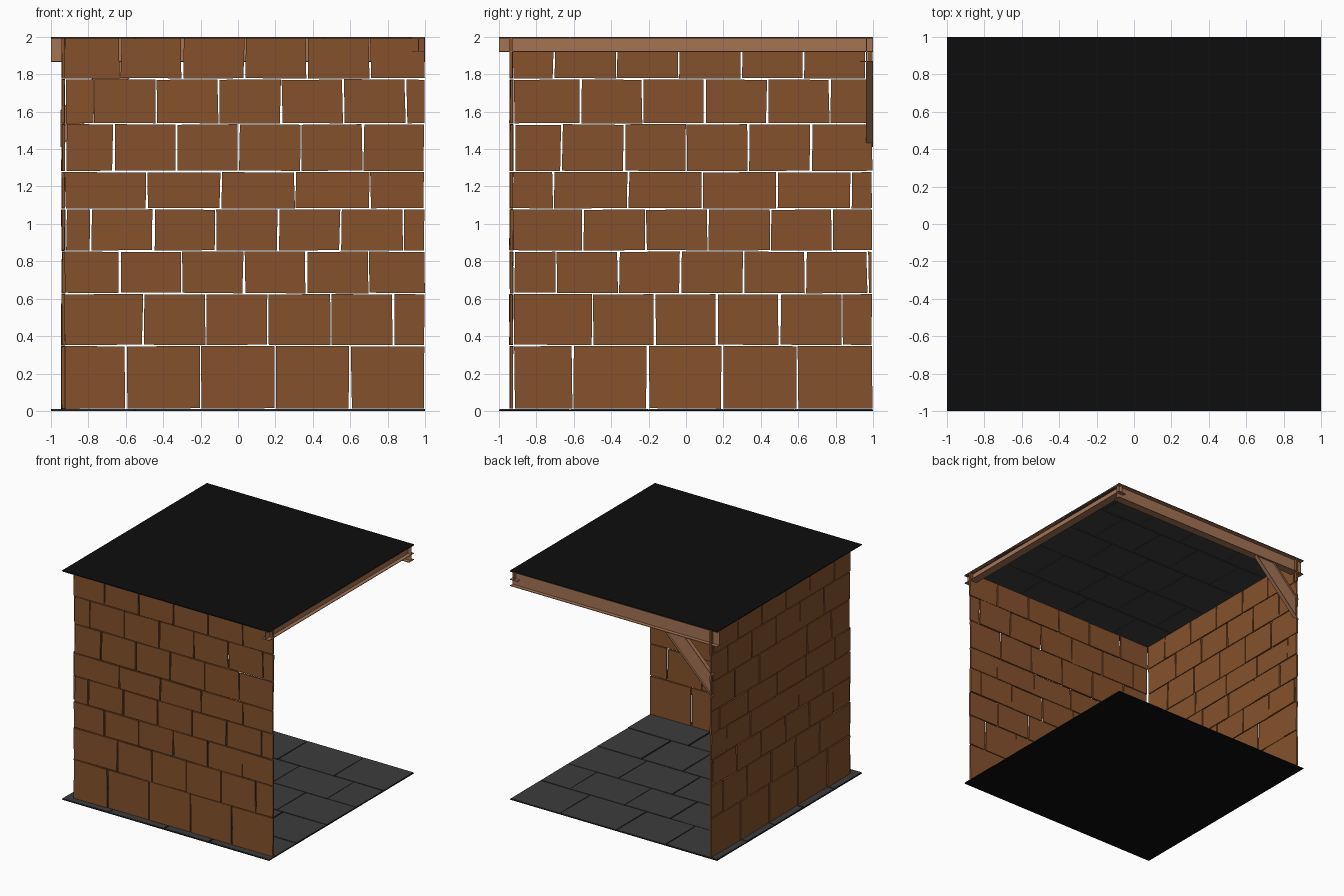
import bpy, bmesh, math, random
from mathutils import Vector, Matrix

if "Cube" in bpy.data.objects:
    bpy.data.objects.remove(bpy.data.objects["Cube"])

random.seed(4)


def material(name, rgb):
    m = bpy.data.materials.new(name)
    m.diffuse_color = (*rgb, 1)
    m.use_nodes = True
    m.node_tree.nodes["Principled BSDF"].inputs["Base Color"].default_value = m.diffuse_color
    return m


BRICK = material("brown brick", (0.235, 0.083, 0.025))
TIMBER = material("light brown beam", (0.37, 0.172, 0.088))
STONE = material("dark grey tile", (0.046, 0.046, 0.046))
BLACK = material("black backing", (0.004, 0.004, 0.004))


def add_box(bm, lo, hi, jitter=(0, 0, 0), matrix=None):
    """Box between two corners, with optional shared jitter for its outline."""
    verts = bmesh.ops.create_cube(bm, size=1)["verts"]
    moves = {}
    thin = min(range(3), key=lambda i: hi[i] - lo[i])
    for v in verts:
        key = tuple(v.co[i] > 0 for i in range(3) if i != thin)
        if key not in moves:
            moves[key] = [random.uniform(-j, j) for j in jitter]
        v.co = Vector([(lo[i] + hi[i]) / 2 + v.co[i] * (hi[i] - lo[i]) + moves[key][i]
                       for i in range(3)])
        if matrix:
            v.co = matrix @ v.co


def finish(name, bm, mat):
    bmesh.ops.recalc_face_normals(bm, faces=bm.faces)
    mesh = bpy.data.meshes.new(name)
    bm.to_mesh(mesh)
    bm.free()
    mesh.materials.append(mat)
    ob = bpy.data.objects.new(name, mesh)
    bpy.context.collection.objects.link(ob)
    return ob


# Brick courses: bottom, top, first joint on front wall, on left wall, spacing
COURSES = [
    (0.01, 0.35, -0.60, -0.605, 0.4),
    (0.35, 0.627, -0.505, -0.50, 0.3335),
    (0.627, 0.855, -0.635, -0.695, 0.3335),
    (0.855, 1.08, -0.785, -0.55, 0.3335),
    (1.08, 1.28, -0.49, -0.708, 0.398),
    (1.28, 1.535, -0.665, -0.665, 0.3335),
    (1.535, 1.775, -0.77, -0.565, 0.3335),
    (1.775, 1.995, -0.63, -0.705, 0.3335),
]
GAP = 0.005


def brick_wall(name, side):
    bm = bmesh.new()
    for course in COURSES:
        z0, z1, step = course[0], course[1], course[4]
        joint = course[2 + side]
        cuts = [-0.928 + random.uniform(-0.005, 0.008)]
        while joint < 0.985:
            cuts.append(joint)
            joint += step
        cuts.append(1.0)
        for a, b in zip(cuts, cuts[1:]):
            d = random.uniform(-0.003, 0.003)
            lo = [a + GAP, -0.941 + d, z0 + GAP * 0.7]
            hi = [b - GAP, -0.926 + d, z1 - GAP * 0.7]
            jit = [0.004, 0.002, 0.002]
            if side:
                for t in (lo, hi, jit):
                    t[0], t[1] = t[1], t[0]
            add_box(bm, lo, hi, jit)
    for v in bm.verts:
        v.co.x, v.co.y = min(v.co.x, 0.998), min(v.co.y, 0.998)
    finish(name, bm, BRICK)


brick_wall("front_wall", 0)
brick_wall("left_wall", 1)

# Floor and ceiling: black backing sheet with thin stone tiles inside
ROWS = [-1, -0.62, -0.2, 0.2, 0.58, 1]
STARTS = [-0.55, -0.75, -0.4, -0.65, -0.5]


def tiled_slab(part, sheet_z, tile_z):
    bm = bmesh.new()
    add_box(bm, (-1, -1, sheet_z[0]), (1, 1, sheet_z[1]))
    finish(part + "_backing", bm, BLACK)
    bm = bmesh.new()
    for y0, y1, x in zip(ROWS, ROWS[1:], STARTS):
        cuts = [-1.0]
        while x < 0.85:
            cuts.append(x)
            x += random.uniform(0.38, 0.55)
        cuts.append(1.0)
        for a, b in zip(cuts, cuts[1:]):
            add_box(bm, (a + 0.004, y0 + 0.004, tile_z[0]),
                    (b - 0.004, y1 - 0.004, tile_z[1]), (0.003, 0.003, 0))
    finish(part + "_tiles", bm, STONE)


tiled_slab("floor", (0, 0.004), (0.003, 0.010))
tiled_slab("ceiling", (1.996, 2.0), (1.990, 1.997))


def i_beam(name, length, width, height, matrix):
    """Thin I section running along local x, centred on the origin."""
    bm = bmesh.new()
    t, L, w, h = 0.0025, length / 2, width / 2, height / 2
    add_box(bm, (-L, -t, -h), (L, t, h), matrix=matrix)
    for s in (-1, 1):
        z = s * (h - t)
        add_box(bm, (-L, -w, z - t), (L, w, z + t), matrix=matrix)
    return finish(name, bm, TIMBER)


# Beams under the open back and right edges
i_beam("back_beam", 2, 0.07, 0.13, Matrix.Translation((0, 0.965, 1.93)))
i_beam("right_beam", 2, 0.07, 0.075,
       Matrix.Translation((0.965, 0, 1.9575)) @ Matrix.Rotation(math.pi / 2, 4, "Z"))

# Diagonal brace, trimmed flush with the wall and the back beam
brace = i_beam("corner_brace", 1.2, 0.036, 0.14,
               Matrix.Translation((-0.768, 0.981, 1.69))
               @ Matrix.Rotation(-math.pi / 4, 4, "Y"))
bm = bmesh.new()
bm.from_mesh(brace.data)
for point, normal in (((-0.948, 0, 0), (-1, 0, 0)), ((0, 0, 1.868), (0, 0, 1))):
    bmesh.ops.bisect_plane(bm, geom=bm.verts[:] + bm.edges[:] + bm.faces[:],
                           plane_co=point, plane_no=normal, clear_outer=True)
bm.to_mesh(brace.data)
bm.free()
